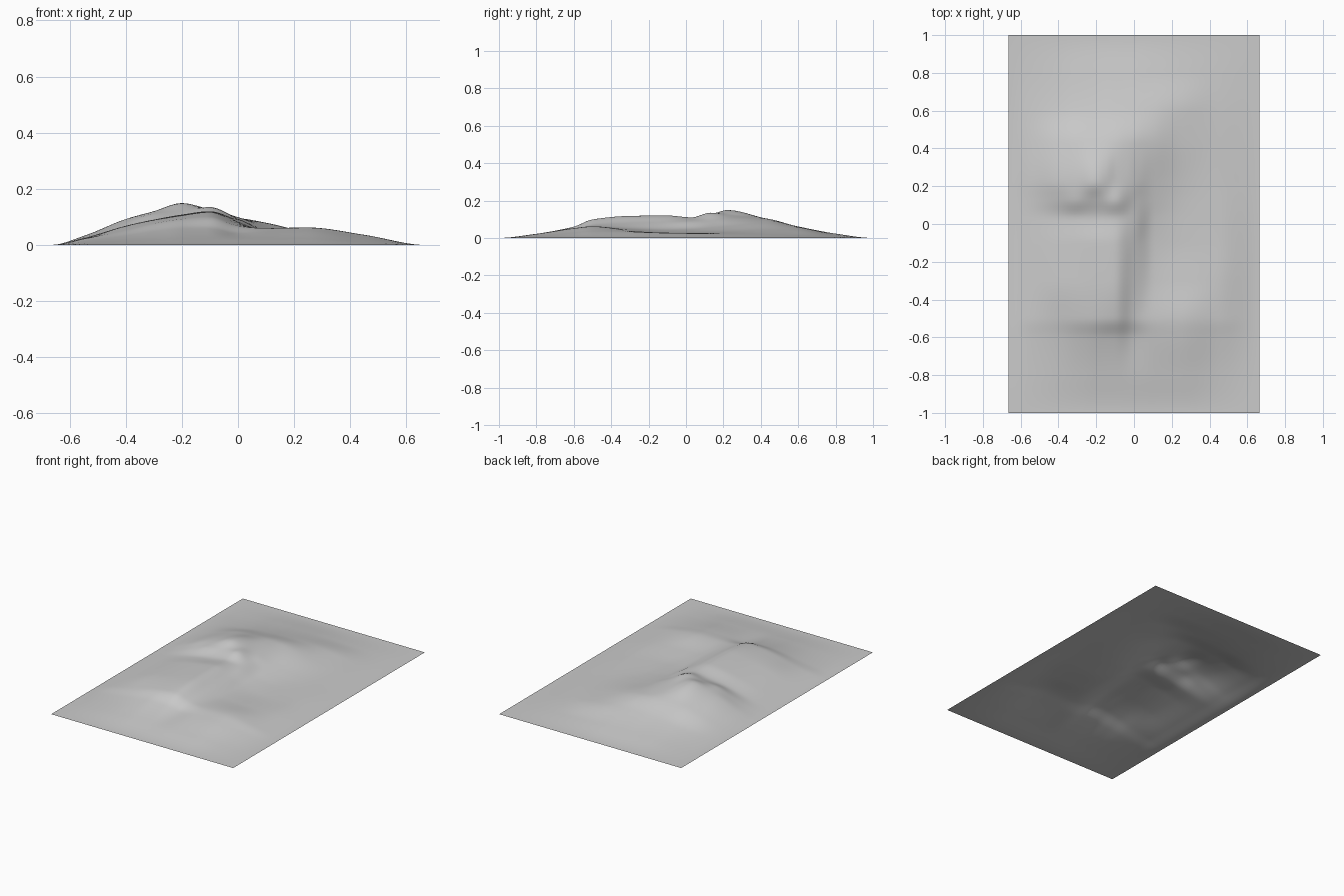
import bpy, bmesh

if "Cube" in bpy.data.objects:
    bpy.data.objects.remove(bpy.data.objects["Cube"])

HALF_X, HALF_Y = 0.665, 1.0
NX, NY = 72, 108

# Height profiles across the terrain, one short cross-section per y station
COLS = [-0.665, -0.55, -0.4, -0.3, -0.2, -0.1, 0.0, 0.1, 0.25, 0.45, 0.665]
SECTIONS = {
    -0.80: (5, 13, 18, 22, 22, 21, 22, 22, 10),
    -0.60: (14, 34, 50, 60, 60, 42, 48, 52, 27),
    -0.50: (22, 52, 76, 92, 99, 68, 60, 62, 36),
    -0.30: (24, 68, 90, 106, 118, 80, 50, 42, 33),
    -0.10: (24, 66, 90, 108, 120, 86, 44, 30, 27),
    0.03: (24, 60, 82, 96, 110, 92, 48, 30, 25),
    0.13: (28, 80, 112, 122, 135, 94, 56, 32, 23),
    0.22: (32, 92, 120, 149, 126, 99, 64, 36, 21),
    0.43: (24, 68, 92, 101, 104, 96, 79, 45, 18),
    0.60: (14, 32, 46, 54, 60, 61, 58, 42, 14),
    0.80: (5, 12, 18, 21, 23, 23, 20, 14, 6),
}


def smooth_curve(keys, values):
    """Monotone cubic interpolation through the given stations."""
    n = len(keys)
    d = [(values[i + 1] - values[i]) / (keys[i + 1] - keys[i]) for i in range(n - 1)]
    m = [0.0] * n
    for i in range(1, n - 1):
        if d[i - 1] * d[i] > 0:
            m[i] = 2 * d[i - 1] * d[i] / (d[i - 1] + d[i])

    def at(t):
        i = 0
        while i < n - 2 and t > keys[i + 1]:
            i += 1
        h = keys[i + 1] - keys[i]
        u = min(max((t - keys[i]) / h, 0), 1)
        a, b = values[i], values[i + 1]
        return (a * (1 + 2 * u) * (1 - u) ** 2 + b * u * u * (3 - 2 * u)
                + h * m[i] * u * (1 - u) ** 2 + h * m[i + 1] * u * u * (u - 1))
    return at


# Loft: interpolate along x in every section, then along y between sections
ys = [-HALF_Y] + list(SECTIONS) + [HALF_Y]
across = [smooth_curve(COLS, [0] + [h / 1000 for h in row] + [0]) for row in SECTIONS.values()]

bm = bmesh.new()
grid = []
for i in range(NX + 1):
    x = -HALF_X + 2 * HALF_X * i / NX
    along = smooth_curve(ys, [0] + [f(x) for f in across] + [0])
    column = []
    for j in range(NY + 1):
        y = -HALF_Y + 2 * HALF_Y * j / NY
        column.append(bm.verts.new((x, y, max(0, along(y)))))
    grid.append(column)
for i in range(NX):
    for j in range(NY):
        face = bm.faces.new((grid[i][j], grid[i + 1][j], grid[i + 1][j + 1], grid[i][j + 1]))
        face.smooth = True

mesh = bpy.data.meshes.new("mountain_terrain")
bm.to_mesh(mesh)
bm.free()
terrain = bpy.data.objects.new("mountain_terrain", mesh)
bpy.context.collection.objects.link(terrain)

# Plain grey stone
stone = bpy.data.materials.new("grey_stone")
stone.diffuse_color = (0.6, 0.6, 0.6, 1)
stone.use_nodes = True
stone.node_tree.nodes["Principled BSDF"].inputs["Base Color"].default_value = stone.diffuse_color
mesh.materials.append(stone)
